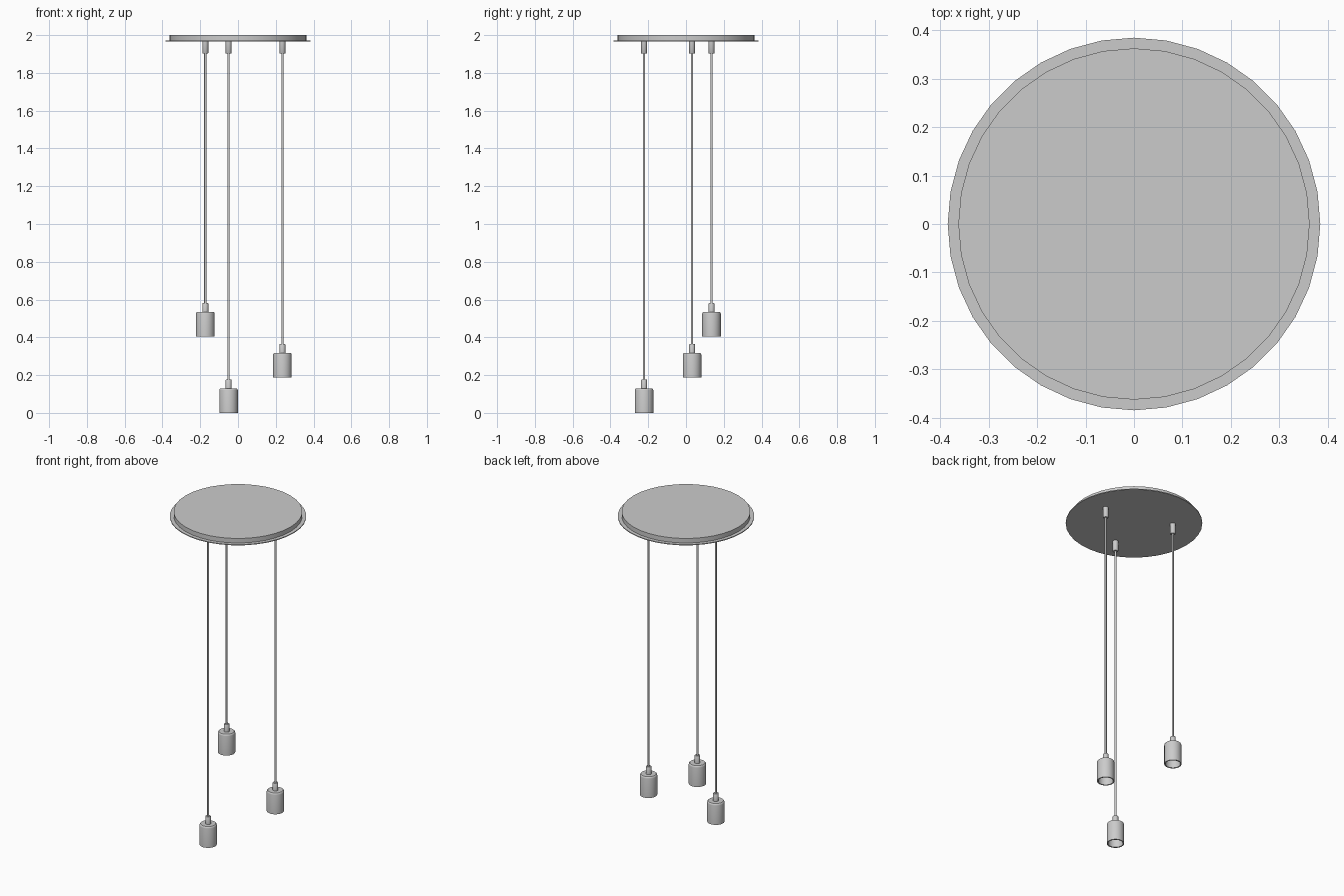
import bpy, math

if "Cube" in bpy.data.objects:
    bpy.data.objects.remove(bpy.data.objects["Cube"])


def lathe(name, profile, loc, sides):
    """Spin an (r, z) profile round the z axis; r = 0 gives a pole vertex."""
    verts, faces, rings = [], [], []
    for r, z in profile:
        start = len(verts)
        if r == 0:
            verts.append((0, 0, z))
            rings.append([start] * sides)
        else:
            for i in range(sides):
                a = 2 * math.pi * i / sides
                verts.append((r * math.cos(a), r * math.sin(a), z))
            rings.append(list(range(start, start + sides)))
    for lo, hi in zip(rings, rings[1:]):
        for i in range(sides):
            j = (i + 1) % sides
            quad = [lo[i], lo[j], hi[j], hi[i]]
            faces.append(list(dict.fromkeys(quad)))
    mesh = bpy.data.meshes.new(name)
    mesh.from_pydata(verts, [], faces)
    mesh.update()
    obj = bpy.data.objects.new(name, mesh)
    obj.location = loc
    bpy.context.collection.objects.link(obj)
    bpy.ops.object.select_all(action='DESELECT')
    obj.select_set(True)
    bpy.context.view_layer.objects.active = obj
    bpy.ops.object.shade_smooth_by_angle(angle=math.radians(35))
    return obj


PLATE_Z = 1.967

# Ceiling plate: round canopy with a thin flange at its lower edge
lathe("ceiling_plate",
      [(0, 0), (0.385, 0), (0.385, 0.005), (0.363, 0.005), (0.363, 0.033), (0, 0.033)],
      (0, 0, PLATE_Z), 36)

# Open lamp socket: outer wall, rounded shoulder, hollow inside
SOCKET = [(0, 0.105), (0.040, 0.105), (0.042, 0.100), (0.042, 0), (0.049, 0),
          (0.049, 0.120), (0.0475, 0.126), (0.043, 0.130), (0, 0.130)]
# Small collar gripping the cord
COLLAR = [(0, 0.128), (0.016, 0.128), (0.016, 0.173), (0.014, 0.176), (0, 0.176)]

pendants = [("left", -0.173, 0.135, 0.405),
            ("middle", -0.05, -0.222, 0.0),
            ("right", 0.235, 0.032, 0.188)]

for side, x, y, z in pendants:
    lathe(f"{side}_socket", SOCKET, (x, y, z), 32)
    lathe(f"{side}_lower_collar", COLLAR, (x, y, z), 20)
    # Hanging cord
    lathe(f"{side}_cord", [(0, z + 0.17), (0.006, z + 0.17), (0.006, 1.91), (0, 1.91)],
          (x, y, 0), 12)
    # Cord grip under the ceiling plate
    lathe(f"{side}_upper_collar",
          [(0, 1.902), (0.014, 1.902), (0.016, 1.905), (0.016, PLATE_Z + 0.001), (0, PLATE_Z + 0.001)],
          (x, y, 0), 20)
